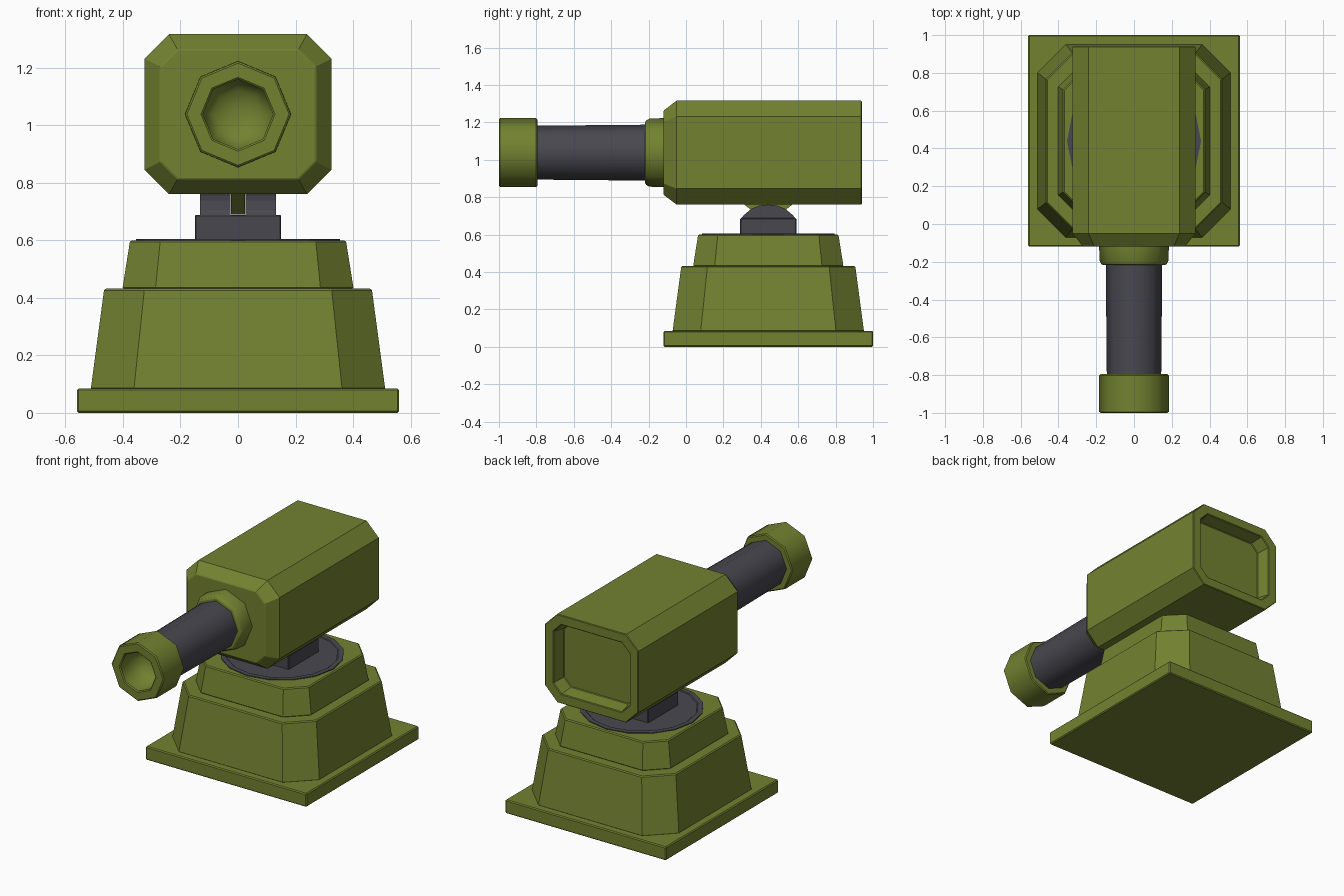
import bpy, bmesh, math
from mathutils import Vector

cube = bpy.data.objects.get("Cube")
if cube:
    bpy.data.objects.remove(cube, do_unlink=True)


def material(name, rgb):
    m = bpy.data.materials.new(name)
    m.use_nodes = True
    m.diffuse_color = (*rgb, 1)
    m.node_tree.nodes["Principled BSDF"].inputs["Base Color"].default_value = (*rgb, 1)
    return m


GREEN = material("olive green", (0.17, 0.222, 0.03))
GREY = material("dark grey", (0.066, 0.064, 0.08))
CY = 0.44       # turret axis
AXIS_Z = 1.038  # barrel and housing axis


def chamfered(hx, hy, c):
    """Rectangle with cut corners, as 2D points."""
    quarter = [(hx, hy - c), (hx - c, hy)]
    pts = []
    for sx, sy in ((1, 1), (-1, 1), (-1, -1), (1, -1)):
        q = [(x * sx, y * sy) for x, y in quarter]
        pts += q if sx * sy > 0 else q[::-1]
    return pts


def polygon(r, n):
    return [(r * math.cos(math.tau * i / n), r * math.sin(math.tau * i / n)) for i in range(n)]


def flat(pts, z):
    return [Vector((x, CY + y, z)) for x, y in pts]


def upright(pts, y):
    return [Vector((x, y, AXIS_Z + z)) for x, z in pts]


def loft(name, rings, mat, bevel=0.006, smooth=None):
    """Skin a list of rings and cap both ends."""
    bm = bmesh.new()
    loops = [[bm.verts.new(p) for p in ring] for ring in rings]
    n = len(loops[0])
    for a, b in zip(loops, loops[1:]):
        for i in range(n):
            j = (i + 1) % n
            bm.faces.new((a[i], a[j], b[j], b[i]))
    bm.faces.new(loops[0])
    bm.faces.new(loops[-1])
    bmesh.ops.recalc_face_normals(bm, faces=bm.faces)
    mesh = bpy.data.meshes.new(name)
    bm.to_mesh(mesh)
    bm.free()
    mesh.materials.append(mat)
    obj = bpy.data.objects.new(name, mesh)
    bpy.context.collection.objects.link(obj)
    if bevel:
        mod = obj.modifiers.new("edge bevel", "BEVEL")
        mod.width = bevel
        mod.limit_method = "ANGLE"
        mod.angle_limit = math.radians(50)
    if smooth:
        bpy.ops.object.select_all(action="DESELECT")
        obj.select_set(True)
        bpy.context.view_layer.objects.active = obj
        bpy.ops.object.shade_smooth_by_angle(angle=math.radians(smooth))
    return obj


def side_plate(name, profile, x0, x1, mat):
    """Extrude a (y, z) profile along x."""
    return loft(name, [[Vector((x, CY + y, z)) for y, z in profile] for x in (x0, x1)], mat, 0)


def lathe(name, steps, mat, n=8, bevel=0.006, smooth=50):
    """Turned part along the barrel axis from (y, radius) steps."""
    return loft(name, [upright(polygon(r, n), y) for y, r in steps], mat, bevel, smooth)


# Stepped pedestal
square = [(0.56, -0.56), (0.56, 0.56), (-0.56, 0.56), (-0.56, -0.56)]
loft("base_plate", [flat(square, 0), flat(square, 0.085)], GREEN)
loft("lower_pedestal", [flat(chamfered(0.512, 0.512, 0.15), 0.08),
                        flat(chamfered(0.465, 0.465, 0.14), 0.432)], GREEN)
loft("upper_pedestal", [flat(chamfered(0.402, 0.402, 0.115), 0.43),
                        flat(chamfered(0.375, 0.375, 0.105), 0.6)], GREEN)

# Turntable with a shallow groove
loft("turntable", [flat(polygon(r, 16), z) for r, z in
                   ((0.355, 0.59), (0.355, 0.605), (0.325, 0.605), (0.32, 0.601), (0.3, 0.601))],
     GREY, 0)

# Swivel mount: block, two rounded cheeks and a central lug
block = [(0.15, -0.15), (0.15, 0.15), (-0.15, 0.15), (-0.15, -0.15)]
loft("mount_block", [flat(block, 0.595), flat(block, 0.688)], GREY, 0.004)
cheek = [(-0.15, 0.68), (-0.13, 0.705), (-0.09, 0.738), (-0.045, 0.756), (0, 0.76),
         (0.045, 0.756), (0.09, 0.738), (0.13, 0.705), (0.15, 0.68)]
for side, s in (("left", 1), ("right", -1)):
    side_plate(side + "_cheek", cheek, s * 0.026, s * 0.132, GREY)
lug = [(-0.14, 0.77), (-0.09, 0.73), (-0.04, 0.69), (0.04, 0.69), (0.09, 0.73), (0.14, 0.77)]
side_plate("pivot_lug", lug, -0.024, 0.024, GREEN)

# Housing with a bevelled nose and a recessed rear panel
loft("housing", [
    upright(chamfered(0.27, 0.225, 0.06), -0.12),
    upright(chamfered(0.325, 0.278, 0.085), -0.05),
    upright(chamfered(0.325, 0.278, 0.085), 0.94),
    upright(chamfered(0.265, 0.218, 0.055), 0.94),
    upright(chamfered(0.25, 0.203, 0.05), 0.855),
], GREEN, 0.004)

# Barrel, collar and hollow muzzle
lathe("barrel_collar", [(-0.11, 0.185), (-0.195, 0.182), (-0.218, 0.17)], GREEN)
lathe("barrel", [(-0.15, 0.15), (-0.81, 0.144)], GREY, bevel=0)
lathe("muzzle", [(-0.795, 0.13), (-0.795, 0.184), (-1.0, 0.184), (-1.0, 0.122),
                 (-0.87, 0.122), (-0.83, 0.085), (-0.815, 0.03)], GREEN)
